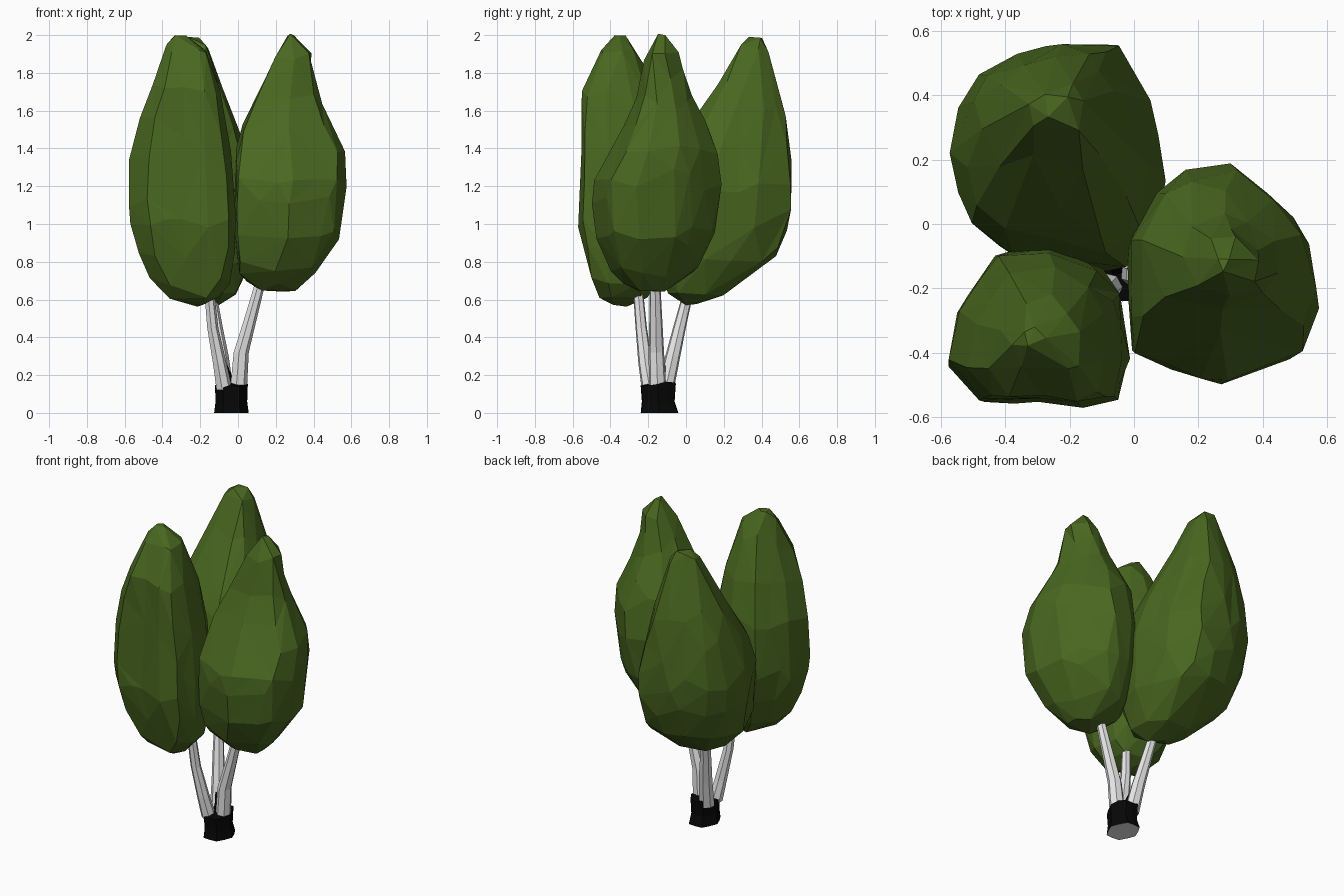
import bpy, bmesh, math, random

if "Cube" in bpy.data.objects:
    bpy.data.objects.remove(bpy.data.objects["Cube"])

random.seed(4)


def material(name, rgb):
    m = bpy.data.materials.new(name)
    m.diffuse_color = (*rgb, 1)
    m.use_nodes = True
    m.node_tree.nodes["Principled BSDF"].inputs["Base Color"].default_value = m.diffuse_color
    return m


GREEN = material("leaf green", (0.066, 0.135, 0.014))
WHITE = material("pale bark", (0.8, 0.8, 0.8))
BLACK = material("black bark", (0.002, 0.002, 0.002))


def finish(bm, name, *mats):
    me = bpy.data.meshes.new(name)
    bmesh.ops.recalc_face_normals(bm, faces=bm.faces[:])
    bm.to_mesh(me)
    bm.free()
    ob = bpy.data.objects.new(name, me)
    bpy.context.collection.objects.link(ob)
    for m in mats:
        me.materials.append(m)
    return ob


def radius_table(footprint):
    """Outline polygon -> (angle, radius) list relative to its own box."""
    xs, ys = [p[0] for p in footprint], [p[1] for p in footprint]
    cx, cy = (min(xs) + max(xs)) / 2, (min(ys) + max(ys)) / 2
    hx, hy = (max(xs) - min(xs)) / 2, (max(ys) - min(ys)) / 2
    t = []
    for x, y in footprint:
        u, v = (x - cx) / hx, (y - cy) / hy
        t.append((math.atan2(v, u), math.hypot(u, v)))
    t.sort()
    return ([(t[-1][0] - math.tau, t[-1][1])] + t
            + [(t[0][0] + math.tau, t[0][1])])


def outline_radius(table, a):
    """Distance to the straight outline edge in direction a."""
    for (a1, r1), (a2, r2) in zip(table, table[1:]):
        if a1 <= a <= a2:
            return (r1 * r2 * math.sin(a2 - a1)
                    / (r1 * math.sin(a - a1) + r2 * math.sin(a2 - a)))
    return 1


def interp(table, k):
    """Linear lookup of a row by its first column."""
    k = max(table[0][0], min(table[-1][0], k))
    for a, b in zip(table, table[1:]):
        if a[0] <= k <= b[0]:
            f = (k - a[0]) / max(b[0] - a[0], 1e-6)
            return [p + (q - p) * f for p, q in zip(a, b)][1:]


def foliage(name, footprint, sections):
    """Faceted crown; sections are (z, x0, x1, y0, y1) from bottom to top."""
    rad = radius_table(footprint)
    z0, z1 = sections[0][0], sections[-1][0]
    bm = bmesh.new()
    bmesh.ops.create_icosphere(bm, subdivisions=4, radius=1)
    for v in bm.verts:
        z = z0 + (z1 - z0) * (v.co.z + 1) / 2
        x0, x1, y0, y1 = interp(sections, z)
        a = math.atan2(v.co.y, v.co.x)
        r = outline_radius(rad, a) * random.uniform(0.98, 1.015)
        if abs(v.co.z) > 0.999:
            r = 0
        v.co = ((x0 + x1) / 2 + (x1 - x0) / 2 * r * math.cos(a),
                (y0 + y1) / 2 + (y1 - y0) / 2 * r * math.sin(a), z)
    ob = finish(bm, name, GREEN)
    d = ob.modifiers.new("facets", 'DECIMATE')
    d.ratio = 0.13
    return ob


# Three leafy crowns
foliage("back_left_crown",
        [(-0.58, 0.2), (-0.54, 0.38), (-0.49, 0.46), (-0.35, 0.54), (-0.18, 0.58),
         (-0.05, 0.565), (0.055, 0.4), (0.1, 0.14), (0.06, -0.06), (-0.05, -0.15),
         (-0.4, -0.09), (-0.51, 0.0)],
        [(0.58, -0.2, -0.08, -0.02, 0.08), (0.63, -0.32, 0.0, -0.1, 0.22),
         (0.76, -0.47, 0.06, -0.14, 0.39), (0.83, -0.52, 0.08, -0.15, 0.48),
         (1.04, -0.57, 0.1, -0.15, 0.56), (1.2, -0.58, 0.1, -0.14, 0.575),
         (1.4, -0.55, 0.04, -0.07, 0.555), (1.6, -0.48, -0.03, 0.07, 0.525),
         (1.78, -0.4, -0.1, 0.19, 0.475), (1.94, -0.34, -0.15, 0.28, 0.43),
         (1.99, -0.29, -0.2, 0.33, 0.4)])
foliage("front_left_crown",
        [(-0.575, -0.44), (-0.55, -0.28), (-0.42, -0.09), (-0.24, -0.075), (-0.1, -0.14),
         (-0.04, -0.23), (-0.01, -0.42), (-0.05, -0.55), (-0.15, -0.575),
         (-0.28, -0.557), (-0.47, -0.557)],
        [(0.57, -0.26, -0.18, -0.38, -0.3), (0.61, -0.37, -0.1, -0.46, -0.2),
         (0.68, -0.45, -0.04, -0.49, -0.15), (0.82, -0.52, -0.015, -0.54, -0.1),
         (1.02, -0.58, -0.01, -0.575, -0.07), (1.35, -0.575, -0.03, -0.56, -0.08),
         (1.6, -0.51, -0.07, -0.555, -0.13), (1.72, -0.46, -0.1, -0.55, -0.17),
         (1.92, -0.39, -0.16, -0.45, -0.26), (2.0, -0.34, -0.28, -0.38, -0.32)])
foliage("right_crown",
        [(-0.02, -0.415), (0.1, -0.455), (0.27, -0.51), (0.53, -0.41), (0.58, -0.26),
         (0.54, -0.05), (0.45, 0.07), (0.31, 0.19), (0.17, 0.175), (0.08, 0.12),
         (-0.03, -0.07)],
        [(0.64, 0.15, 0.31, -0.26, -0.12), (0.69, 0.04, 0.36, -0.34, -0.03),
         (0.75, 0.0, 0.42, -0.4, 0.05), (0.93, -0.02, 0.545, -0.48, 0.15),
         (1.2, -0.02, 0.575, -0.51, 0.19), (1.38, -0.015, 0.575, -0.41, 0.17),
         (1.52, 0.02, 0.5, -0.33, 0.12), (1.68, 0.1, 0.43, -0.26, 0.03),
         (1.8, 0.16, 0.4, -0.24, -0.01), (1.9, 0.2, 0.395, -0.21, -0.03),
         (1.96, 0.24, 0.34, -0.18, -0.07), (2.0, 0.26, 0.3, -0.15, -0.1)])


def tube(name, pts, sides, mats):
    """Rings around a path of (x, y, z, radius), closed at both ends."""
    bm = bmesh.new()
    rings = []
    for x, y, z, r in pts:
        rings.append([bm.verts.new((x + r * math.cos(math.tau * i / sides),
                                    y + r * math.sin(math.tau * i / sides), z))
                      for i in range(sides)])
    for a, b in zip(rings, rings[1:]):
        for i in range(sides):
            j = (i + 1) % sides
            bm.faces.new((a[i], a[j], b[j], b[i]))
    bm.faces.new(rings[0][::-1])
    bm.faces.new(rings[-1])
    return finish(bm, name, *mats)


# Three pale stems rising out of the stump
tube("front_left_stem", [(-0.073, -0.19, 0.12, 0.045), (-0.098, -0.215, 0.26, 0.038),
                         (-0.135, -0.237, 0.45, 0.031), (-0.155, -0.255, 0.66, 0.027)], 7, [WHITE])
tube("right_stem", [(0.0, -0.15, 0.12, 0.047), (0.015, -0.157, 0.32, 0.042),
                    (0.065, -0.16, 0.5, 0.035), (0.125, -0.165, 0.72, 0.028)], 7, [WHITE])
tube("back_left_stem", [(-0.07, -0.11, 0.12, 0.046), (-0.09, -0.07, 0.3, 0.041),
                        (-0.115, -0.035, 0.45, 0.035), (-0.145, 0.015, 0.65, 0.028)], 7, [WHITE])

# Ragged black stump, flared at the back, with a pale cut underside
bm = bmesh.new()
N = 12
rings = []
for z, s, yc, hy in ((0, 1.05, -0.14, 0.1), (0.06, 0.96, -0.147, 0.095),
                     (0.15, 1.0, -0.147, 0.098)):
    ring = []
    for i in range(N):
        a = math.tau * i / N
        k = s * (1 + 0.05 * (-1) ** i)
        dz = random.uniform(-0.01, 0.01) + 0.012 * math.sin(a) if z > 0.1 else 0
        ring.append(bm.verts.new((-0.035 + 0.083 * k * math.cos(a),
                                  yc + hy * k * math.sin(a), z + dz)))
    rings.append(ring)
for a, b in zip(rings, rings[1:]):
    for i in range(N):
        j = (i + 1) % N
        bm.faces.new((a[i], a[j], b[j], b[i]))
bm.faces.new(rings[0][::-1]).material_index = 1
crotch = bm.verts.new((-0.045, -0.145, 0.165))
for i in range(N):
    bm.faces.new((rings[-1][i], rings[-1][(i + 1) % N], crotch))
finish(bm, "stump", BLACK, WHITE)

# Dark notch where the stems part
tube("stem_fork", [(-0.05, -0.135, 0.14, 0.03), (-0.055, -0.125, 0.2, 0.02),
                   (-0.068, -0.112, 0.25, 0.014)], 6, [BLACK])
